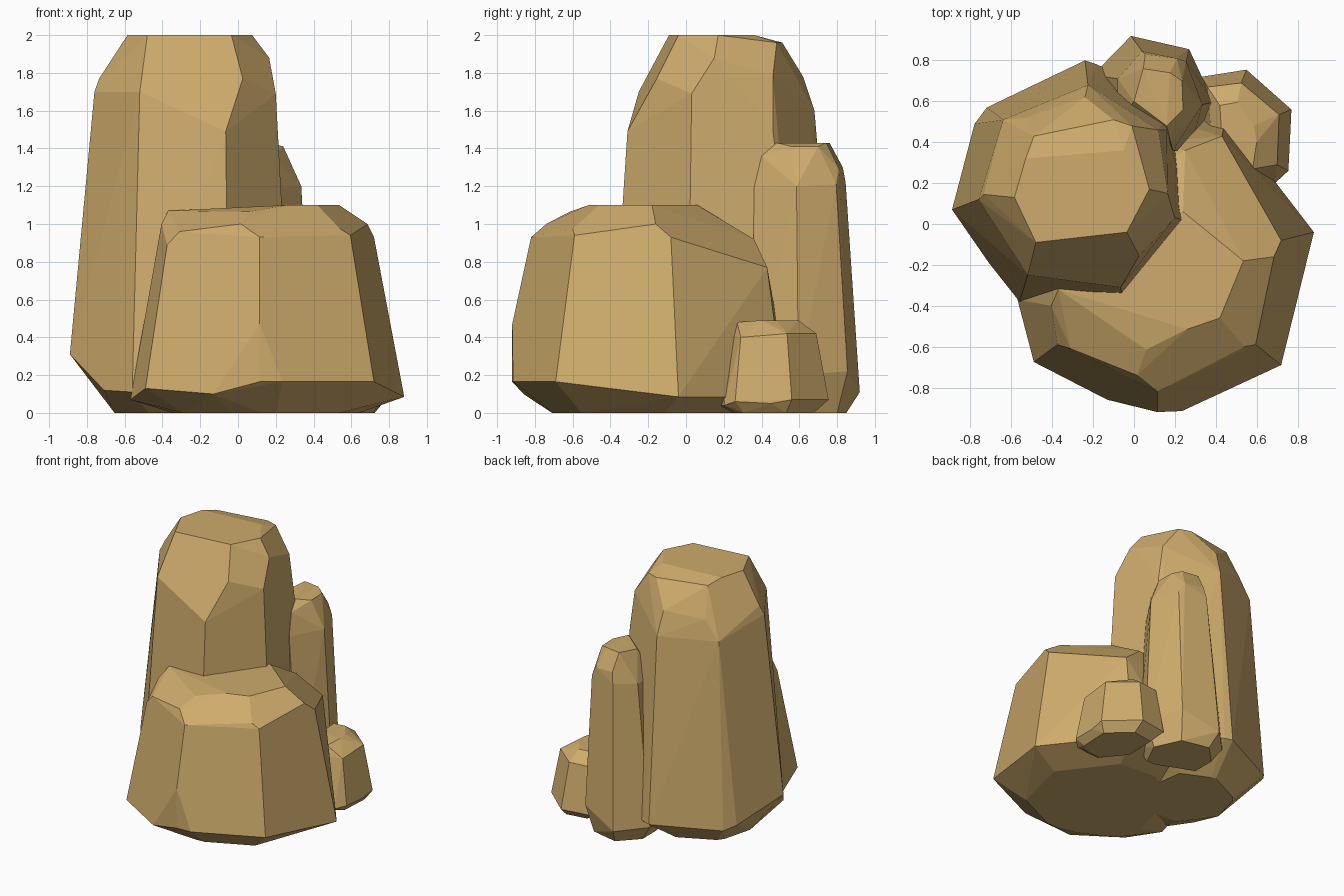
import bpy, bmesh, math

stone = bpy.data.materials.new("sandstone")
stone.diffuse_color = (0.62, 0.41, 0.15, 1)


def rock(name, base, shoulder, crown, foot):
    """Faceted convex boulder: base ring tucked in to a flat foot, shoulder ring, crown."""
    cx = sum(p[0] for p in base) / len(base)
    cy = sum(p[1] for p in base) / len(base)
    sole = [(cx + (x - cx) * foot, cy + (y - cy) * foot, 0) for x, y, z in base]
    bm = bmesh.new()
    for p in sole + base + shoulder + crown:
        bm.verts.new(p)
    hull = bmesh.ops.convex_hull(bm, input=bm.verts[:])
    junk = {g for g in hull["geom_interior"] if isinstance(g, bmesh.types.BMVert)}
    bmesh.ops.delete(bm, geom=list(junk), context="VERTS")
    bmesh.ops.dissolve_limit(bm, angle_limit=math.radians(3),
                             verts=bm.verts[:], edges=bm.edges[:])
    bmesh.ops.recalc_face_normals(bm, faces=bm.faces[:])
    mesh = bpy.data.meshes.new(name)
    bm.to_mesh(mesh)
    bm.free()
    mesh.materials.append(stone)
    ob = bpy.data.objects.new(name, mesh)
    bpy.context.collection.objects.link(ob)


# Tall pillar at the back left
rock("tall_rock",
     [(-.89, .07, .31), (-.78, .49, .2), (-.72, .57, .17), (-.24, .8, .18),
      (-.18, .78, .18), (.2, .6, .2), (.28, .01, .2), (-.05, -.4, .12),
      (-.56, -.38, .11), (-.71, -.19, .12)],
     [(-.76, .12, 1.7), (-.64, .51, 1.6), (-.225, .68, 1.6), (.16, .46, 1.5),
      (.2, .03, 1.69), (-.065, -.31, 1.49), (-.52, -.25, 1.7)],
     [(-.735, .145, 1.77), (-.53, .52, 1.75), (-.24, .62, 1.78), (.12, .46, 1.78),
      (.165, .15, 1.88), (.025, -.155, 1.77), (-.48, -.09, 2), (-.585, .13, 2),
      (-.53, .32, 2), (-.49, .43, 1.97), (-.1, .51, 1.96), (-.01, .48, 1.96),
      (-.05, .36, 2), (.075, .17, 2), (-.035, -.04, 2)],
     .55)

# Broad boulder at the front right
rock("broad_rock",
     [(.88, -.04, .085), (.72, -.69, .165), (.235, -.915, .165), (.115, -.92, .165),
      (-.13, -.86, .1), (-.49, -.675, .13), (-.57, -.37, .07), (-.4, .3, .1),
      (0, .55, .1), (.45, .52, .08), (.69, .22, .08)],
     [(.115, -.92, .47), (.115, -.82, .93), (.595, -.59, .94), (.72, -.08, .93),
      (.43, .43, .77), (.1, .4, .8), (-.3, .2, .9), (-.375, -.59, .89)],
     [(-.31, -.61, .96), (.015, -.74, 1), (.54, -.6, .975), (.685, -.16, 1),
      (.25, .36, .92), (-.405, -.4, 1), (-.37, -.32, 1.07), (.06, -.615, 1.065),
      (.26, -.515, 1.1), (.42, -.46, 1.1), (.535, -.18, 1.1), (.24, .06, 1.1),
      (-.2, .05, 1.09)],
     .68)

# Slim pillar at the back
rock("slim_rock",
     [(-.015, .92, .11), (.27, .855, .22), (.3, .79, .22), (.39, .595, .2),
      (.27, .35, .12), (.17, .35, .12), (-.2, .5, .12), (-.2, .73, .12)],
     [(.04, .845, 1.22), (.255, .795, 1.21), (.335, .585, 1.2), (.19, .36, 1.19),
      (-.08, .5, 1.2), (-.08, .71, 1.2)],
     [(.055, .83, 1.3), (.21, .81, 1.29), (.3, .6, 1.27), (.18, .4, 1.36),
      (.045, .76, 1.43), (.175, .74, 1.43), (.235, .7, 1.41), (.24, .56, 1.41),
      (.16, .48, 1.43), (0, .6, 1.41)],
     .75)

# Small stone tucked in at the back right
rock("small_rock",
     [(.55, .755, .07), (.77, .56, .07), (.765, .45, .05), (.755, .26, .06),
      (.69, .2, .04), (.5, .18, .04), (.32, .4, .06), (.33, .72, .07)],
     [(.525, .69, .42), (.71, .535, .42), (.7, .29, .4), (.56, .235, .41),
      (.38, .4, .42), (.36, .67, .42)],
     [(.505, .595, .49), (.585, .48, .49), (.6, .4, .49), (.58, .27, .48),
      (.43, .42, .49), (.42, .58, .49)],
     .75)
